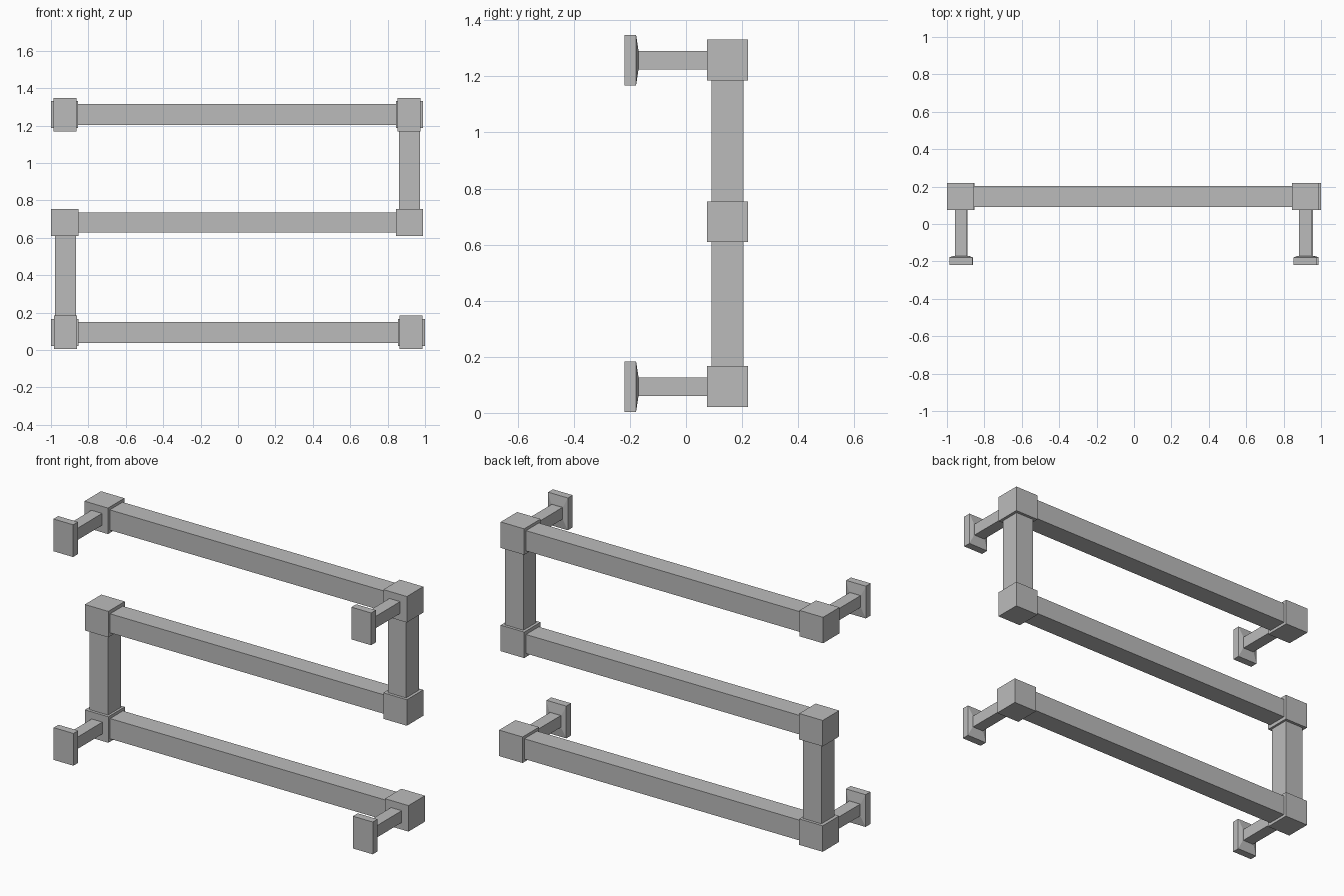
import bpy
import bmesh
from mathutils import Vector

default = bpy.data.objects.get("Cube")
if default:
    bpy.data.objects.remove(default, do_unlink=True)

# Single satin metal colour
metal = bpy.data.materials.new("satin grey metal")
grey = (0.5, 0.5, 0.5, 1.0)
metal.use_nodes = True
metal.diffuse_color = grey
metal.node_tree.nodes["Principled BSDF"].inputs["Base Color"].default_value = grey


def finish(name, bm):
    bmesh.ops.recalc_face_normals(bm, faces=bm.faces)
    mesh = bpy.data.meshes.new(name)
    bm.to_mesh(mesh)
    bm.free()
    mesh.materials.append(metal)
    obj = bpy.data.objects.new(name, mesh)
    bpy.context.collection.objects.link(obj)
    return obj


def box(name, center, size):
    bm = bmesh.new()
    bmesh.ops.create_cube(bm, size=1)
    for v in bm.verts:
        v.co = v.co * Vector(size) + Vector(center)
    return finish(name, bm)


def wall_plate(name, x, z, width, height):
    """Flat plate whose inner face tapers towards the post."""
    bm = bmesh.new()
    rings = []
    for y, w, h in ((-0.22, width, height), (-0.178, width, height),
                    (-0.17, POST + 0.01, POST + 0.01)):
        rings.append([bm.verts.new((x + sx * w / 2, y, z + sz * h / 2))
                      for sx, sz in ((-1, -1), (1, -1), (1, 1), (-1, 1))])
    for a, b in zip(rings, rings[1:]):
        for i in range(4):
            j = (i + 1) % 4
            bm.faces.new((a[i], a[j], b[j], b[i]))
    bm.faces.new(rings[0])
    bm.faces.new(rings[-1])
    return finish(name, bm)


BLOCK = 0.145   # corner block edge
TUBE = 0.113    # rail and upright thickness
POST = 0.066    # wall post thickness
RAIL_Y = 0.148

# Levels: height, left block x, right block x, rail thickness
levels = {
    "lower": (0.094, -0.926, 0.927),
    "middle": (0.682, -0.926, 0.917),
    "upper": (1.258, -0.928, 0.917),
}

# Horizontal rails with a corner block at each end
for level, (z, x0, x1) in levels.items():
    thick = 0.106 if level == "middle" else TUBE
    box(level + "_rail", ((x0 + x1) / 2, RAIL_Y, z), (x1 - x0, TUBE, thick))
    for side, x in (("right", x0), ("left", x1)):
        box(f"{level}_{side}_corner_block", (x, RAIL_Y, z), (BLOCK,) * 3)
        # Wall mounts on the outer rails only
        if level != "middle":
            px = x + (0.003 if side == "right" else -0.002)
            box(f"{level}_{side}_post", (px, -0.04, z), (POST, 0.28, POST))
            wall_plate(f"{level}_{side}_wall_plate", px, z, 0.122, 0.18)

# Uprights joining the levels into a zigzag
for name, x, low, high in (("right_upright", -0.923, "lower", "middle"),
                           ("left_upright", 0.917, "middle", "upper")):
    z0, z1 = levels[low][0], levels[high][0]
    box(name, (x, RAIL_Y, (z0 + z1) / 2), (TUBE, TUBE, z1 - z0))
